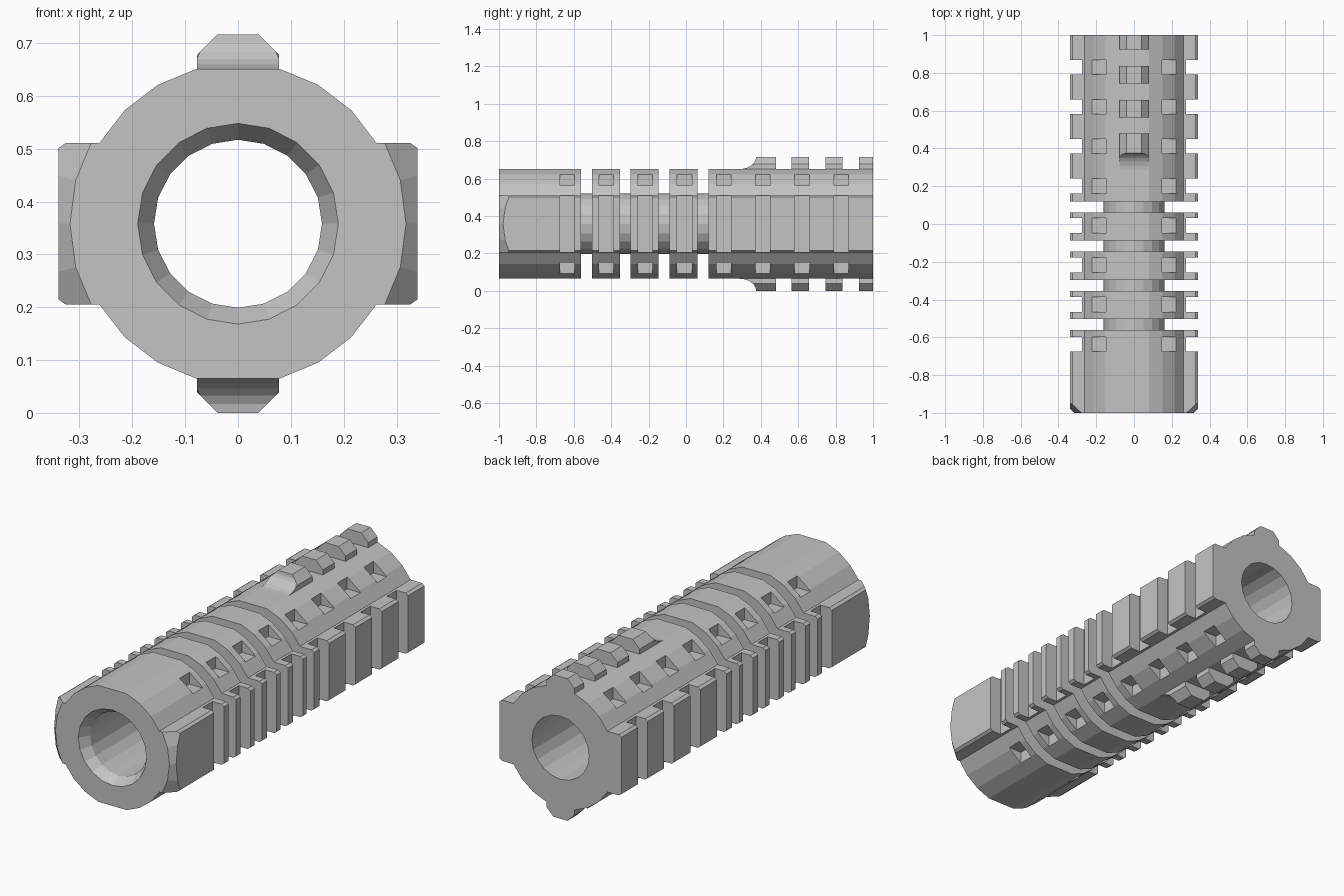
import bpy, bmesh, math
from mathutils import Matrix, Vector

default = bpy.data.objects.get("Cube")
if default:
    bpy.data.objects.remove(default, do_unlink=True)

CZ = 0.358        # height of the tube axis
STEP = 0.2094     # spacing of grooves and pockets

grey = bpy.data.materials.new("plain_grey")
grey.use_nodes = True
colour = (0.55, 0.55, 0.55, 1)
grey.diffuse_color = colour
grey.node_tree.nodes["Principled BSDF"].inputs["Base Color"].default_value = colour


def make_object(name, bm):
    bmesh.ops.remove_doubles(bm, verts=bm.verts, dist=1e-5)
    bmesh.ops.recalc_face_normals(bm, faces=bm.faces)
    mesh = bpy.data.meshes.new(name)
    bm.to_mesh(mesh)
    bm.free()
    mesh.materials.append(grey)
    obj = bpy.data.objects.new(name, mesh)
    bpy.context.collection.objects.link(obj)
    return obj


def loft(bm, sections, closed=False):
    """Skin a list of (y, [(x, z), ...]) sections; cap the ends or close the loop."""
    rings = [[bm.verts.new((x, y, CZ + z)) for x, z in pts] for y, pts in sections]
    pairs = list(zip(rings, rings[1:]))
    if closed:
        pairs.append((rings[-1], rings[0]))
    else:
        bm.faces.new(rings[0])
        bm.faces.new(rings[-1])
    for a, b in pairs:
        for i in range(len(a)):
            j = (i + 1) % len(a)
            bm.faces.new((a[i], a[j], b[j], b[i]))


def circle(r, n):
    return [(r * math.cos(math.tau * i / n), r * math.sin(math.tau * i / n)) for i in range(n)]


def box(bm, x0, x1, y0, y1, z0, z1):
    size = Vector((x1 - x0, y1 - y0, z1 - z0))
    mid = Vector(((x0 + x1) / 2, (y0 + y1) / 2, CZ + (z0 + z1) / 2))
    bmesh.ops.create_cube(bm, size=1, matrix=Matrix.Translation(mid) @ Matrix.Diagonal(size).to_4x4())


# Body: faceted tube with a flat slab on each side
R = 0.3035
quarter = [(0.34, 0.143), (0.326, 0.153)]
quarter += [(R * math.cos(math.radians(a)), R * math.sin(math.radians(a))) for a in (30.3, 45, 60, 75)]
top_half = quarter + [(-x, z) for x, z in reversed(quarter)]
outline = top_half + [(x, -z) for x, z in reversed(top_half)]
bm = bmesh.new()
loft(bm, [(-1, outline), (1, outline)])
body = make_object("handguard_body", bm)

# Cutters, gathered in one mesh
bm = bmesh.new()
# bore with a flared front mouth
loft(bm, [(-1.05, circle(0.221, 20)), (-0.95, circle(0.159, 20)), (1.05, circle(0.159, 20))])
# conical front edge on the slabs
loft(bm, [(-1.02, circle(0.298, 24)), (-0.818, circle(0.5, 24)), (-1.02, circle(0.5, 24))], closed=True)
# ring gaps down to the thin neck
for i in range(4):
    y = -0.532 + i * 0.2075
    rings = [(y - 0.029, 0.162), (y + 0.029, 0.162), (y + 0.029, 0.6), (y - 0.029, 0.6)]
    loft(bm, [(yy, circle(r, 20)) for yy, r in rings], closed=True)
# side grooves and corner pockets
for i in range(8):
    y0 = -0.675 + i * STEP
    y1 = y0 + 0.078
    for sx in (-1, 1):
        box(bm, *sorted((sx * 0.276, sx * 0.4)), y0, y1, -0.155, 0.155)
        for sz in (-1, 1):
            box(bm, *sorted((sx * 0.147, sx * 0.4)), y0, y1, *sorted((sz * 0.206, sz * 0.4)))
cutter = make_object("body_cutter", bm)
cutter.hide_render = True

mod = body.modifiers.new("cuts", "BOOLEAN")
mod.operation = "DIFFERENCE"
mod.solver = "EXACT"
mod.use_self = True
mod.object = cutter
bpy.context.view_layer.objects.active = body
bpy.ops.object.modifier_apply(modifier=mod.name)
bpy.data.objects.remove(cutter, do_unlink=True)

# Toothed rails on top and bottom, the first tooth with a curved ramp
BASE, FULL, SHOULDER, HALF = 0.293, 0.065, 0.026, 0.078


def tooth_section(h, sz):
    low = min(h, SHOULDER)
    w = HALF - (h - low)
    pts = [(HALF, -0.01), (HALF, low), (w, h), (-w, h), (-HALF, low), (-HALF, -0.01)]
    return [(x, sz * (BASE + z)) for x, z in pts]


ramp = [(0.285 + 0.09 * math.sin(a), FULL * (1 - math.cos(a)))
        for a in (math.pi / 2 * k / 6 for k in range(7))]
teeth = [ramp + [(0.48, FULL)]]
teeth += [[(a, FULL), (b, FULL)] for a, b in ((0.565, 0.657), (0.745, 0.837), (0.925, 1.0))]
for name, sz in (("top_rail", 1), ("bottom_rail", -1)):
    bm = bmesh.new()
    for tooth in teeth:
        loft(bm, [(y, tooth_section(h, sz)) for y, h in tooth])
    make_object(name, bm)
